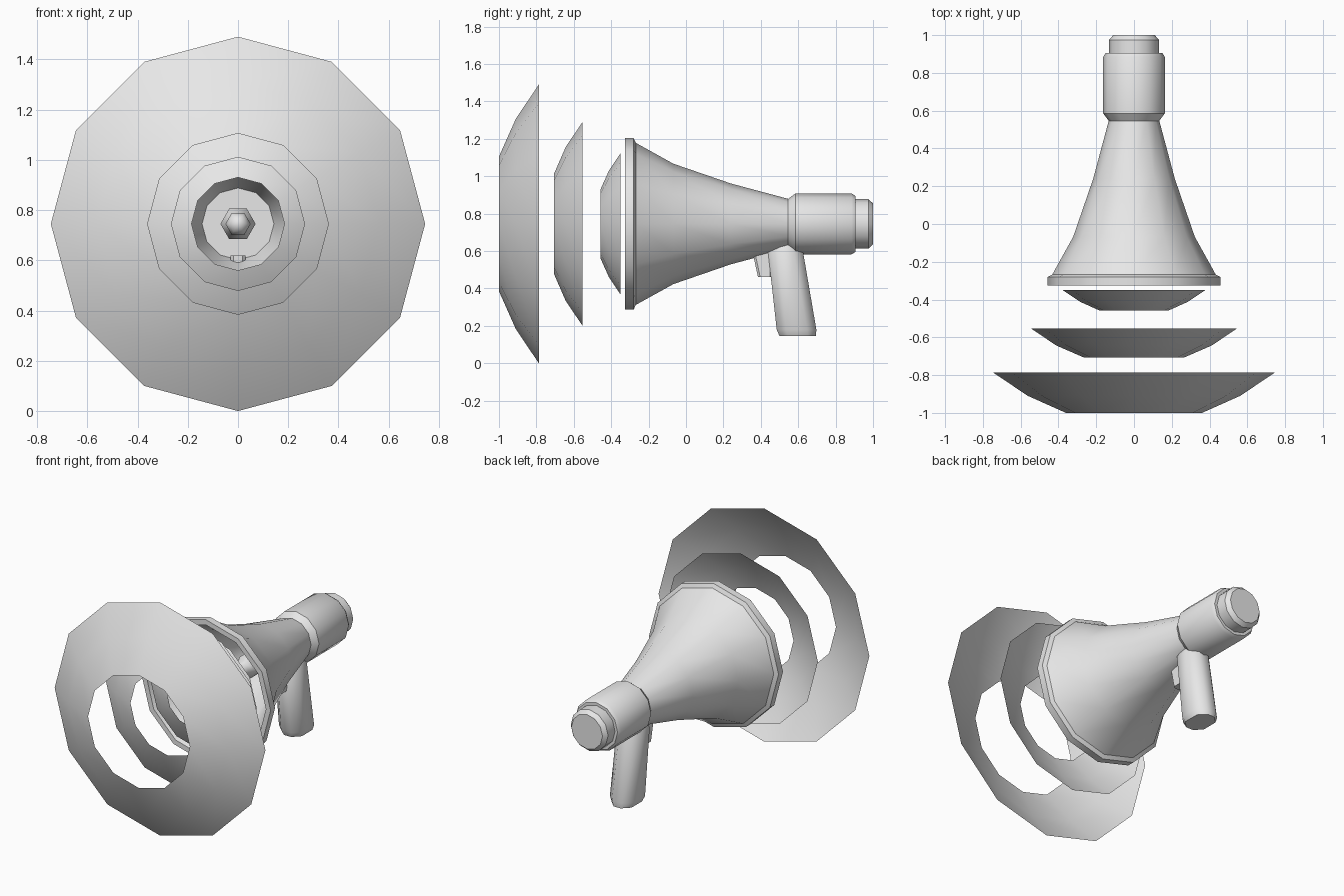
import bpy, bmesh
from math import sin, cos, pi, radians

cube = bpy.data.objects.get("Cube")
if cube:
    bpy.data.objects.remove(cube)

AXIS_Z = 0.745

grey = bpy.data.materials.new("light grey")
grey.use_nodes = True
grey.diffuse_color = (0.8, 0.8, 0.8, 1)
grey.node_tree.nodes["Principled BSDF"].inputs["Base Color"].default_value = (0.8, 0.8, 0.8, 1)


def finish(name, bm, angle, sheet=False):
    """Turn a bmesh into a shaded object; open sheets face forward."""
    bmesh.ops.recalc_face_normals(bm, faces=bm.faces)
    bm.normal_update()
    if sheet and sum(f.normal.y for f in bm.faces) > 0:
        bmesh.ops.reverse_faces(bm, faces=bm.faces)
    mesh = bpy.data.meshes.new(name)
    bm.to_mesh(mesh)
    bm.free()
    mesh.materials.append(grey)
    ob = bpy.data.objects.new(name, mesh)
    bpy.context.collection.objects.link(ob)
    bpy.ops.object.select_all(action="DESELECT")
    ob.select_set(True)
    bpy.context.view_layer.objects.active = ob
    bpy.ops.object.shade_smooth_by_angle(angle=radians(angle))
    return ob


def loft(name, rings, angle, caps=True):
    """Skin a list of equal-length point rings."""
    bm = bmesh.new()
    loops = [[bm.verts.new(p) for p in ring] for ring in rings]
    n = len(loops[0])
    for a, b in zip(loops, loops[1:]):
        for i in range(n):
            j = (i + 1) % n
            bm.faces.new((a[i], a[j], b[j], b[i]))
    if caps:
        bm.faces.new(loops[0])
        bm.faces.new(loops[-1])
    return finish(name, bm, angle, sheet=not caps)


def lathe(name, profile, sides=12, start=0.0, angle=35, caps=True):
    """Revolve (radius, y) points about the long axis."""
    turns = [start + 2 * pi * i / sides for i in range(sides)]
    rings = [[(r * sin(t), y, AXIS_Z + r * cos(t)) for t in turns] for r, y in profile]
    return loft(name, rings, angle, caps)


# Sound waves: open curved rings
lathe("small_sound_wave", [(0.185, -0.457), (0.285, -0.412), (0.378, -0.35)], caps=False)
lathe("middle_sound_wave", [(0.265, -0.707), (0.412, -0.643), (0.545, -0.553)], caps=False)
lathe("large_sound_wave", [(0.36, -1.0), (0.562, -0.91), (0.745, -0.787)], caps=False)

# Hollow horn: inner throat, rim, outer flare
lathe("horn", [(0.143, 0.40), (0.19, 0.24), (0.295, -0.065), (0.405, -0.265), (0.425, -0.325),
               (0.458, -0.325), (0.458, -0.28), (0.433, -0.268), (0.322, -0.068),
               (0.216, 0.24), (0.133, 0.55)])

# Speaker driver inside the horn
lathe("inner_driver", [(0.012, -0.05), (0.036, -0.038), (0.05, -0.005), (0.05, 0.04),
                       (0.07, 0.07), (0.07, 0.42)], sides=6, start=pi / 2, angle=62)

# Rear body and end cap
lathe("rear_body", [(0.133, 0.545), (0.163, 0.585), (0.163, 0.885), (0.15, 0.905)])
lathe("end_cap", [(0.132, 0.895), (0.132, 0.975), (0.11, 1.0)])


def grip_ring(front, back, half_x, z, cut):
    """Rectangle with cut corners at height z."""
    c = cut
    return [(half_x, front + c, z), (half_x, back - c, z), (half_x - c, back, z),
            (c - half_x, back, z), (-half_x, back - c, z), (-half_x, front + c, z),
            (c - half_x, front, z), (half_x - c, front, z)]


# Slanted handle with a chamfered foot
loft("handle", [grip_ring(0.50, 0.695, 0.07, 0.145, 0.045),
                grip_ring(0.485, 0.697, 0.085, 0.18, 0.05),
                grip_ring(0.438, 0.625, 0.085, 0.60, 0.05),
                grip_ring(0.47, 0.61, 0.07, 0.635, 0.04)], 50)

# Trigger in front of the handle
loft("trigger", [grip_ring(0.385, 0.46, 0.03, 0.46, 0.012),
                 grip_ring(0.36, 0.47, 0.03, 0.575, 0.012),
                 grip_ring(0.36, 0.47, 0.03, 0.62, 0.012)], 40)
